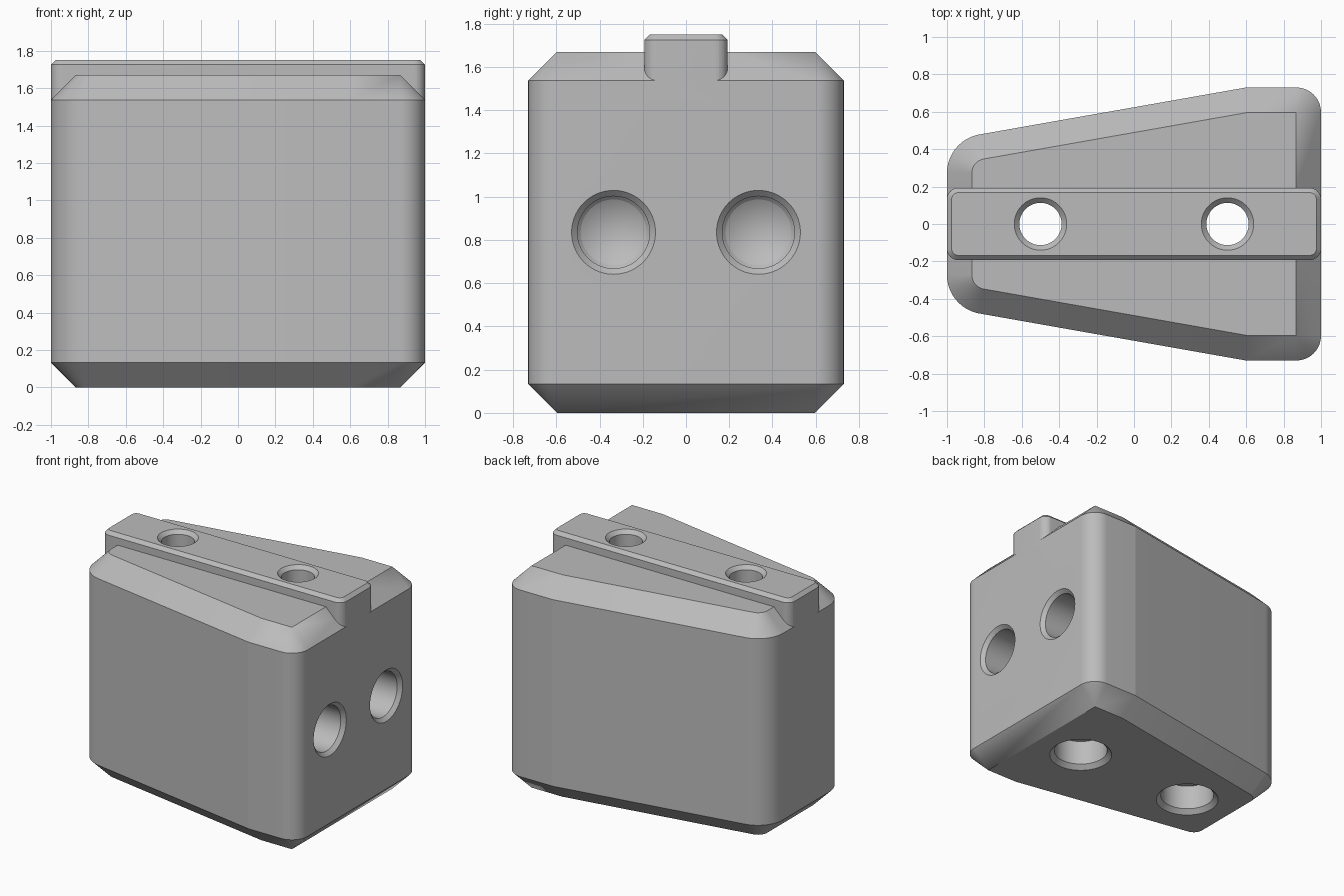
import bpy, bmesh
from math import tan, tau, cos, sin, radians
from mathutils import Vector, Matrix

cube = bpy.data.objects.get("Cube")
if cube:
    bpy.data.objects.remove(cube, do_unlink=True)

steel = bpy.data.materials.new("plain grey")
steel.use_nodes = True
grey = (0.5, 0.5, 0.5, 1)
steel.diffuse_color = grey
steel.node_tree.nodes["Principled BSDF"].inputs["Base Color"].default_value = grey


def rounded_outline(corners, radii, inset=0, steps=16):
    """Counter-clockwise polygon, moved inward and then filleted."""
    pts = [Vector(c) for c in corners]
    outline = []
    for i, p in enumerate(pts):
        d1 = (p - pts[i - 1]).normalized()
        d2 = (pts[(i + 1) % len(pts)] - p).normalized()
        n1, n2 = Vector((-d1.y, d1.x)), Vector((-d2.y, d2.x))
        corner = p + (n1 + n2) / (1 + n1.dot(n2)) * inset
        r = max(radii[i] - inset, 0)
        turn = -d1.angle_signed(d2)
        centre = corner - d1 * r * tan(turn / 2) + n1 * r
        for k in range(steps + 1):
            outline.append(centre + Matrix.Rotation(turn * k / steps, 2) @ (-n1 * r))
    return outline


def circle(r, sides=72):
    return [Vector((r * cos(tau * k / sides), r * sin(tau * k / sides))) for k in range(sides)]


def loft(name, layers):
    """Closed solid through (height, outline) layers."""
    bm = bmesh.new()
    rings = [[bm.verts.new((p.x, p.y, z)) for p in outline] for z, outline in layers]
    for low, high in zip(rings, rings[1:]):
        for k in range(len(low)):
            bm.faces.new((low[k - 1], low[k], high[k], high[k - 1]))
    bm.faces.new(rings[0][::-1])
    bm.faces.new(rings[-1])
    bmesh.ops.remove_doubles(bm, verts=bm.verts, dist=0.0002)
    bmesh.ops.recalc_face_normals(bm, faces=bm.faces)
    mesh = bpy.data.meshes.new(name)
    bm.to_mesh(mesh)
    bm.free()
    mesh.materials.append(steel)
    obj = bpy.data.objects.new(name, mesh)
    bpy.context.collection.objects.link(obj)
    return obj


def combine(target, tool, operation):
    mod = target.modifiers.new(tool.name, 'BOOLEAN')
    mod.operation, mod.solver, mod.object = operation, 'EXACT', tool
    bpy.context.view_layer.objects.active = target
    bpy.ops.object.modifier_apply(modifier=mod.name)
    bpy.data.objects.remove(tool, do_unlink=True)


# Tapered block with chamfered top and bottom rims
height, chamfer = 1.67, 0.133
half = [(1, 0.73), (0.6, 0.73), (-1, 0.448)]
plan = half + [(x, -y) for x, y in reversed(half)]
radii = [chamfer, 0, 0.21, 0.21, 0, chamfer]
wide = rounded_outline(plan, radii)
narrow = rounded_outline(plan, radii, chamfer)
block = loft("jaw_block", [(0, narrow), (chamfer, wide), (height - chamfer, wide), (height, narrow)])

# Guide rail along the top, flush with both ends
top, edge = 1.75, 0.025
rail_plan = [(1, 0.193), (-1, 0.193), (-1, -0.193), (1, -0.193)]
rail_outer = rounded_outline(rail_plan, [0.06] * 4, 0, 10)
rail_inner = rounded_outline(rail_plan, [0.06] * 4, edge, 10)
rail = loft("guide_rail", [(height - chamfer - 0.1, rail_outer), (top - edge, rail_outer), (top, rail_inner)])
combine(block, rail, 'UNION')

# Counterbored bolt holes, right through from top to bottom
for x in (-0.5, 0.5):
    profile = [(-0.05, 0.273), (0.033, 0.19), (0.22, 0.19), (0.22, 0.113),
               (top - 0.027, 0.113), (top + 0.05, 0.19)]
    cutter = loft("bolt_hole", [(z, circle(r)) for z, r in profile])
    cutter.data.transform(Matrix.Translation((x, 0, 0)))
    combine(block, cutter, 'DIFFERENCE')

# Blind drilled holes in the wide end
for y in (-0.335, 0.335):
    profile = [(-0.05, 0.244), (0.027, 0.167), (0.6, 0.167), (0.615, 0.152), (0.705, 0)]
    cutter = loft("end_hole", [(z, circle(r)) for z, r in profile])
    cutter.data.transform(Matrix.Translation((1, y, 0.835)) @ Matrix.Rotation(radians(-90), 4, 'Y'))
    combine(block, cutter, 'DIFFERENCE')

# Smooth fillets and bores, crisp edges elsewhere
bpy.ops.object.select_all(action='DESELECT')
block.select_set(True)
bpy.context.view_layer.objects.active = block
bpy.ops.object.shade_smooth_by_angle(angle=radians(9))
